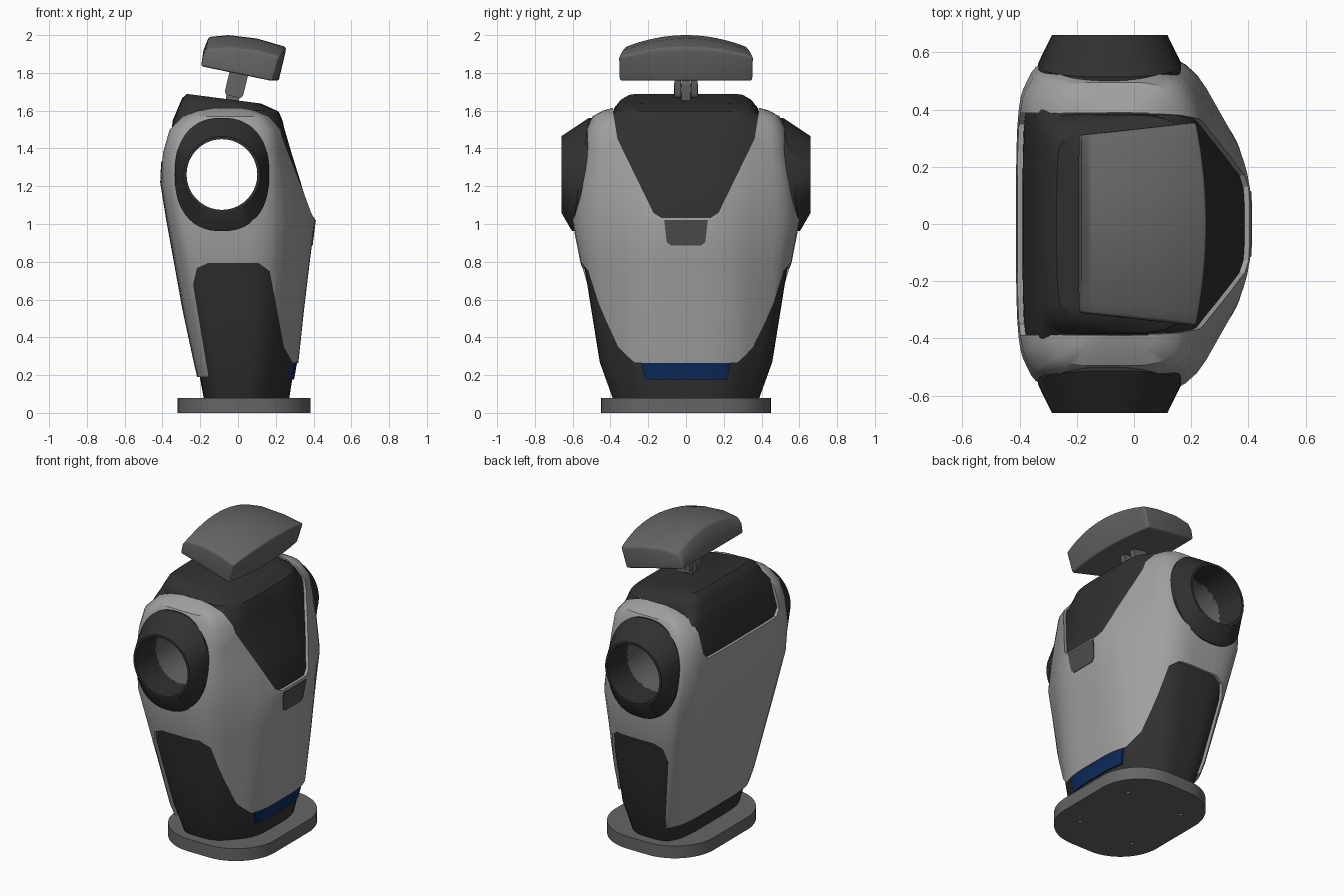
import bpy, bmesh, math

if "Cube" in bpy.data.objects:
    bpy.data.objects.remove(bpy.data.objects["Cube"])


def material(name, c):
    m = bpy.data.materials.new(name)
    m.diffuse_color = (*c, 1)
    m.use_nodes = True
    m.node_tree.nodes["Principled BSDF"].inputs["Base Color"].default_value = m.diffuse_color
    return m


LIGHT = material("light_grey", (0.35, 0.35, 0.35))
DARK = material("dark_grey", (0.03, 0.03, 0.03))
GREY = material("mid_grey", (0.13, 0.13, 0.13))
TAB = material("tab_grey", (0.075, 0.075, 0.075))
BLUE = material("blue", (0.004, 0.024, 0.11))


def rings_mesh(name, rings, mat=None, cap=True, loop=False):
    """Skin a list of equal-length closed rings."""
    bm = bmesh.new()
    vs = [[bm.verts.new(p) for p in r] for r in rings]
    n = len(vs[0])
    pairs = list(zip(vs, vs[1:])) + ([(vs[-1], vs[0])] if loop else [])
    for a, b in pairs:
        for i in range(n):
            j = (i + 1) % n
            bm.faces.new((a[i], a[j], b[j], b[i]))
    if cap and not loop:
        bm.faces.new(vs[0])
        bm.faces.new(vs[-1])
    bmesh.ops.recalc_face_normals(bm, faces=bm.faces)
    if (loop or cap) and bm.calc_volume(signed=True) < 0:
        bmesh.ops.reverse_faces(bm, faces=bm.faces)
    me = bpy.data.meshes.new(name)
    bm.to_mesh(me)
    bm.free()
    ob = bpy.data.objects.new(name, me)
    bpy.context.collection.objects.link(ob)
    if mat:
        me.materials.append(mat)
    return ob


def prism(name, pts, axis, a, b, mat=None):
    """Extrude a 2D outline along an axis."""
    put = {"x": lambda p, d: (d, p[0], p[1]), "y": lambda p, d: (p[0], d, p[1]),
           "z": lambda p, d: (p[0], p[1], d)}[axis]
    return rings_mesh(name, [[put(p, d) for p in pts] for d in (a, b)], mat)


def circle(cx, cy, r, n=64):
    return [(cx + r * math.cos(2 * math.pi * i / n), cy + r * math.sin(2 * math.pi * i / n)) for i in range(n)]


def rounded(pts, f=0.32, n=6):
    """Round each polygon corner with a small quadratic curve."""
    out = []
    for i, p in enumerate(pts):
        q, r = pts[i - 1], pts[(i + 1) % len(pts)]
        a = [p[k] + (q[k] - p[k]) * f for k in (0, 1)]
        b = [p[k] + (r[k] - p[k]) * f for k in (0, 1)]
        for j in range(n):
            t = j / (n - 1)
            out.append(tuple(a[k] * (1 - t) ** 2 + 2 * p[k] * t * (1 - t) + b[k] * t * t for k in (0, 1)))
    return out


def loft(name, secs, mat=None, loop=False):
    rings = []
    for z, xb, yb, x1, w, x2, xf, yf, *tilt in secs:
        half = [(xb, yb), (x1, w), (x2, w), (xf, yf)]
        o = rounded(half + [(x, -y) for x, y in reversed(half)])
        t = tilt[0] if tilt else 0
        rings.append([(x, y, z - t * (x + 0.28)) for x, y in o])
    return rings_mesh(name, rings, mat, loop=loop)


def off(s, d, dz=0):
    z, xb, yb, x1, w, x2, xf, yf = s
    return (z + dz, xb - d, yb + d / 2, x1 - d, w + d, x2 + d / 2, xf + d, yf + d / 2)


def select(ob):
    bpy.ops.object.select_all(action="DESELECT")
    ob.select_set(True)
    bpy.context.view_layer.objects.active = ob


def apply(ob):
    select(ob)
    for m in list(ob.modifiers):
        bpy.ops.object.modifier_apply(modifier=m.name)


def volume(me):
    bm = bmesh.new()
    bm.from_mesh(me)
    v = bm.calc_volume(signed=True)
    bm.free()
    return v


def cut(ob, tool, op="DIFFERENCE"):
    """Boolean with a volume check, trying the next solver when one fails."""
    before = ob.data.copy()
    v0 = volume(before)
    for solver in ("MANIFOLD", "EXACT", "FLOAT"):
        m = ob.modifiers.new("cut", "BOOLEAN")
        m.operation, m.solver, m.object = op, solver, tool
        apply(ob)
        v = volume(ob.data)
        if op == "INTERSECT" and 0 < v < v0 or .4 * v0 < v < v0 * .99999:
            break
        ob.data = before.copy()
    bpy.data.objects.remove(tool)


# Torso sections: z, back x, back half width, side start x, half width, side end x, front x, front half width
SHELL = [
    (0.12, -.20, .28, -.14, .42, .10, .30, .22), (0.27, -.235, .31, -.17, .475, .14, .32, .24),
    (0.55, -.295, .36, -.22, .52, .16, .35, .24), (0.80, -.34, .40, -.27, .56, .17, .38, .23),
    (1.02, -.38, .42, -.31, .603, .18, .408, .20), (1.22, -.412, .42, -.335, .58, .18, .35, .22),
    (1.38, -.405, .42, -.33, .55, .175, .30, .24), (1.50, -.37, .42, -.30, .53, .165, .265, .26),
    (1.57, -.30, .40, -.24, .495, .12, .20, .28), (1.60, -.22, .38, -.18, .44, .06, .13, .30),
    (1.615, -.15, .33, -.12, .39, .02, .06, .30)]
CORE = [(0.07, -.18, .26, -.12, .385, .10, .27, .20)] + [off(s, -.018) for s in SHELL[1:8]] + [
    (1.55, -.345, .36, -.27, .44, .13, .235, .26), (1.585, -.33, .33, -.27, .385, .12, .22, .27),
    (1.62, -.315, .31, -.26, .38, .12, .215, .26, .05), (1.665, -.295, .29, -.24, .35, .10, .185, .25, .12),
    (1.69, -.27, .27, -.22, .31, .06, .12, .22, .13)]

# Hollow shell: outer skin up, inner skin back down
shell = loft("torso_shell", SHELL + [off(s, -.03, -.015) for s in reversed(SHELL)], LIGHT, loop=True)
core = loft("torso_core", CORE, DARK)

# Shell openings: bottom edge, chest V, upper back, sides
cut(shell, prism("c", [(-.6, 0), (.6, 0), (.6, .265), (0, .265), (0, .19), (-.6, .19)], "y", -1, 1))
v = [(.13, 1.035), (.17, 1.06), (.36, 1.45), (.385, 1.6), (.385, 1.9)]
cut(shell, prism("c", v + [(-y, z) for y, z in reversed(v)], "x", -.05, .7))
cut(shell, prism("c", [(-.387, 1.9), (-.387, 1.37), (-.35, 1.33), (.35, 1.33), (.387, 1.37), (.387, 1.9)], "x", -.7, .05))
side = [(-.15, .1), (-.155, .2), (-.235, .68), (-.215, .765), (-.16, .79), (.11, .79), (.165, .75),
        (.19, .62), (.24, .35), (.285, .27), (.29, .1)]
for s in (-1, 1):
    cut(shell, prism("c", side, "y", s * .2, s * .9))

# Shoulder tunnel
CX, CZ = -.085, 1.262
for ob in (shell, core):
    cut(ob, prism("c", circle(CX, CZ, .19), "y", -1, 1))
liner = rings_mesh("shoulder_tunnel", [[(x, y, z) for x, z in circle(CX, CZ, .187)] for y in (-.46, .46)], GREY, cap=False)


# Shoulder collars: round tip blending to a rounded-oval base on the sloped shell
def oval(k):
    return [(CX + k * .25 * math.copysign(abs(x) ** .85, x), CZ + k * .30 * math.copysign(abs(z) ** .85, z))
            for x, z in circle(0, 0, 1)]


smooth = [shell, core, liner]
for s, tag in ((-1, "right"), (1, "left")):
    tip = lambda r, y: [(x, s * y, z) for x, z in circle(CX, CZ, r)]
    base = lambda k, d: [(x, s * (.558 - (z - CZ) * .15 - d), z) for x, z in oval(k)]
    smooth.append(rings_mesh("shoulder_collar_" + tag,
                             [tip(.187, .45), tip(.187, .66), tip(.202, .66), base(1, 0), base(.97, .09)], DARK, loop=True))

# Blue strip and chest tab follow the torso surface
strip = loft("blue_strip", [(.178, -.1, .2, -.08, .43, .12, .297, .22), (.268, -.1, .2, -.08, .46, .137, .313, .235)], BLUE)
cut(strip, prism("c", [(-.2, .1), (.2, .1), (.245, .3), (-.245, .3)], "x", .2, .6), "INTERSECT")
tab = loft("chest_tab", [off(s, .004) for s in SHELL[3:5]], TAB)
cut(tab, prism("c", [(-.08, .885), (.08, .885), (.102, .905), (.125, 1.1), (-.125, 1.1), (-.102, .905)], "x", .3, .6), "INTERSECT")
smooth += [strip, tab]

# Base plate with rounded corners and bolt holes
out = []
for i in range(64):
    a = 2 * math.pi * (i + .5) / 64
    c, d = math.cos(a), math.sin(a)
    out.append((.0325 + math.copysign(.0725, c) + .28 * c, math.copysign(.17, d) + .28 * d))
plate = prism("base_plate", out, "z", 0, .08, GREY)
for x in (-.17, .23):
    for y in (-.22, .22):
        cut(plate, prism("c", circle(x, y, .012, 16), "z", -.1, .03))
smooth.append(plate)

# Head: tilted, arched slab (profile x, z, arch amount)
prof = [(-.195, 1.835, 0), (-.183, 1.92, .4), (-.155, 1.99, 1), (-.05, 2.0, 1), (.1, 1.982, 1),
        (.255, 1.937, .8), (.25, 1.905, .5), (.215, 1.757, 0)]
rings = []
for i in range(17):
    t = -1 + i / 8
    rings.append([(x - (.035 * t * t if x > .2 else 0), t * (.33 + .1 * x), z - .065 * a * t * t) for x, z, a in prof])
head = rings_mesh("head", rings, GREY)
b = head.modifiers.new("bevel", "BEVEL")
b.width, b.segments, b.limit_method, b.angle_limit = .012, 3, "ANGLE", math.radians(35)
apply(head)
smooth.append(head)


# Neck: post, two ears and a pivot pin
def block(name, x0, z0, x1, z1, r, y0, y1):
    dx, dz = x1 - x0, z1 - z0
    n = math.hypot(dx, dz)
    ox, oz = -dz / n * r, dx / n * r
    return prism(name, rounded([(x0 + ox, z0 + oz), (x1 + ox, z1 + oz), (x1 - ox, z1 - oz), (x0 - ox, z0 - oz)], .2),
                 "y", y0, y1, GREY)


smooth.append(block("neck_post", -.035, 1.63, -.01, 1.76, .035, -.025, .025))
for s, tag in ((-1, "right"), (1, "left")):
    smooth.append(block("neck_ear_" + tag, -.025, 1.675, .012, 1.83, .05, s * .026, s * .06))
smooth.append(prism("neck_pin", circle(-.015, 1.715, .028, 32), "y", -.064, .064, GREY))

for ob in smooth:
    select(ob)
    bpy.ops.object.shade_smooth_by_angle(angle=math.radians(32))
